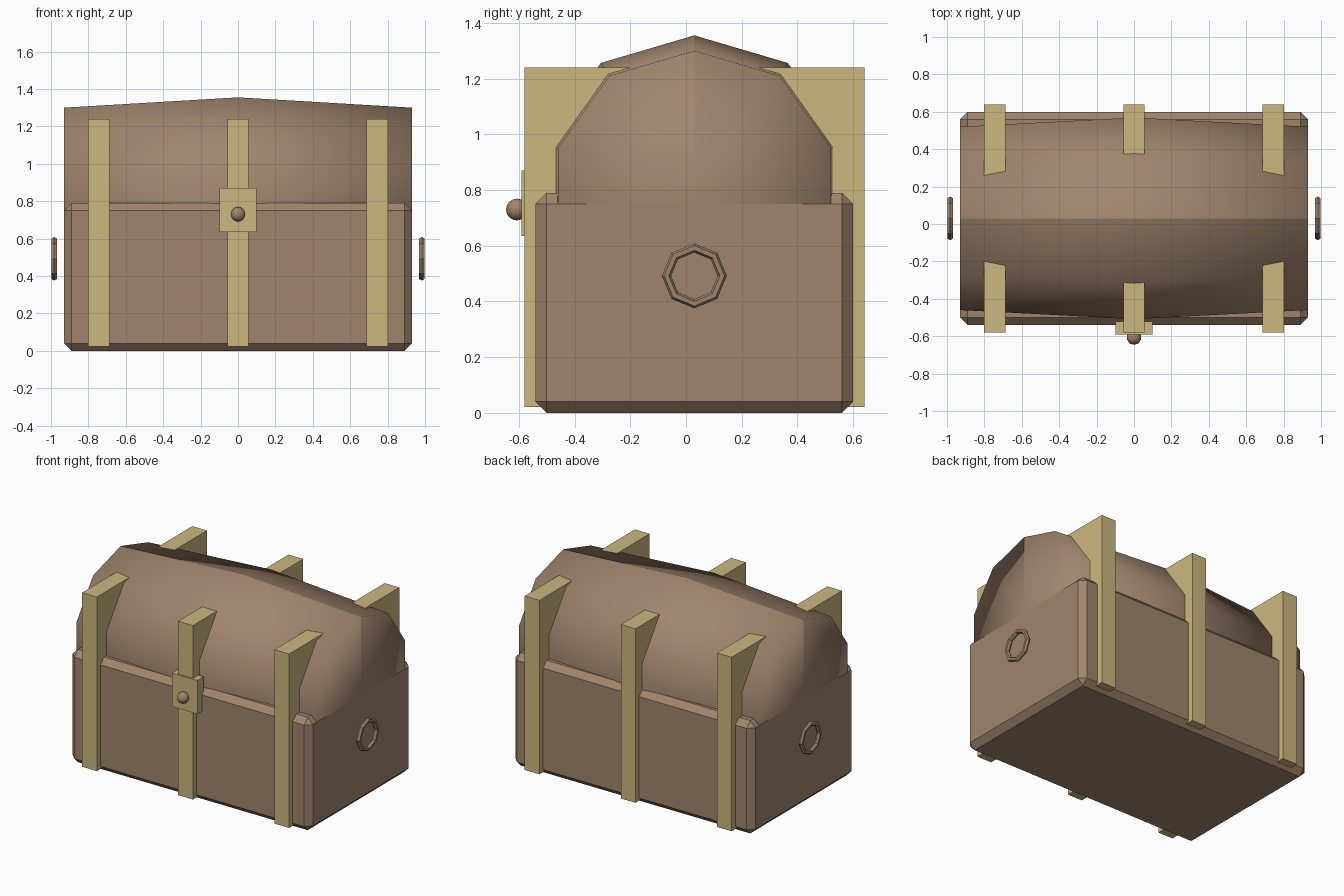
import bpy, bmesh, math

if "Cube" in bpy.data.objects:
    bpy.data.objects.remove(bpy.data.objects["Cube"])

CY = 0.03  # depth centre of the chest


def material(name, rgb):
    m = bpy.data.materials.new(name)
    m.diffuse_color = (*rgb, 1)
    m.use_nodes = True
    m.node_tree.nodes["Principled BSDF"].inputs["Base Color"].default_value = m.diffuse_color
    return m


BROWN = material("brown wood", (0.352, 0.235, 0.153))
GOLD = material("pale gold", (0.597, 0.474, 0.212))


def finish(obj, name, mat):
    obj.name = name
    obj.data.materials.append(mat)
    return obj


def box(name, lo, hi, mat):
    """Box spanning two opposite corners."""
    mid = [(a + b) / 2 for a, b in zip(lo, hi)]
    bpy.ops.mesh.primitive_cube_add(size=1, location=mid)
    obj = bpy.context.object
    obj.scale = [b - a for a, b in zip(lo, hi)]
    bpy.ops.object.transform_apply(location=False, rotation=False, scale=True)
    return finish(obj, name, mat)


# Chest body with chamfered edges
body = box("chest_body", (-0.93, -0.54, 0), (0.93, 0.60, 0.79), BROWN)
chamfer = body.modifiers.new("chamfer", "BEVEL")
chamfer.width = 0.04
chamfer.segments = 1

# Barrel lid: one arch profile at three stations, swollen in the middle
arch = [(-0.49, 0.75), (-0.49, 0.95), (-0.305, 1.21), (0, 1.30),
        (0.305, 1.21), (0.49, 0.95), (0.49, 0.75), (0, 0.75)]
bm = bmesh.new()
rows = []
for x, s in ((-0.93, 1), (0, 1.1), (0.93, 1)):
    rows.append([bm.verts.new((x, CY + y * s, 0.75 + (z - 0.75) * s))
                 for y, z in arch])
for a, b in zip(rows, rows[1:]):
    for i in range(6):  # open underneath, where it sits in the body
        bm.faces.new((a[i], b[i], b[i + 1], a[i + 1]))
for row in (rows[0], rows[2]):  # end caps, split at the ridge line
    bm.faces.new((row[0], row[1], row[2], row[3], row[7]))
    bm.faces.new((row[3], row[4], row[5], row[6], row[7]))
bmesh.ops.recalc_face_normals(bm, faces=bm.faces)
if sum(f.normal.z for f in bm.faces) < 0:
    bmesh.ops.reverse_faces(bm, faces=bm.faces)
for f in bm.faces:
    f.smooth = True
for e in bm.edges:  # crisp ridge
    if all(abs(v.co.y - CY) < 1e-4 for v in e.verts):
        e.smooth = False
mesh = bpy.data.meshes.new("lid")
bm.to_mesh(mesh)
bm.free()
lid = bpy.data.objects.new("lid", mesh)
bpy.context.collection.objects.link(lid)
finish(lid, "lid", BROWN)

# Straps running right through the chest
for name, x in (("left", -0.745), ("middle", 0), ("right", 0.745)):
    box(name + "_strap", (x - 0.057, -0.58, 0.022),
        (x + 0.057, 0.64, 1.24), GOLD)

# Lock plate and knob
box("lock_plate", (-0.098, -0.59, 0.635), (0.098, -0.52, 0.87), GOLD)
bpy.ops.mesh.primitive_uv_sphere_add(segments=10, ring_count=8, radius=0.039,
                                     location=(0, -0.607, 0.73))
bpy.ops.object.shade_smooth()
finish(bpy.context.object, "lock_knob", BROWN)

# Ring handles on the two ends
for name, side in (("left", -1), ("right", 1)):
    bpy.ops.mesh.primitive_torus_add(
        major_segments=8, minor_segments=6, major_radius=0.1,
        minor_radius=0.0165, location=(side * 0.983, CY, 0.492),
        rotation=(0, math.pi / 2, 0))
    finish(bpy.context.object, name + "_handle", BROWN)
